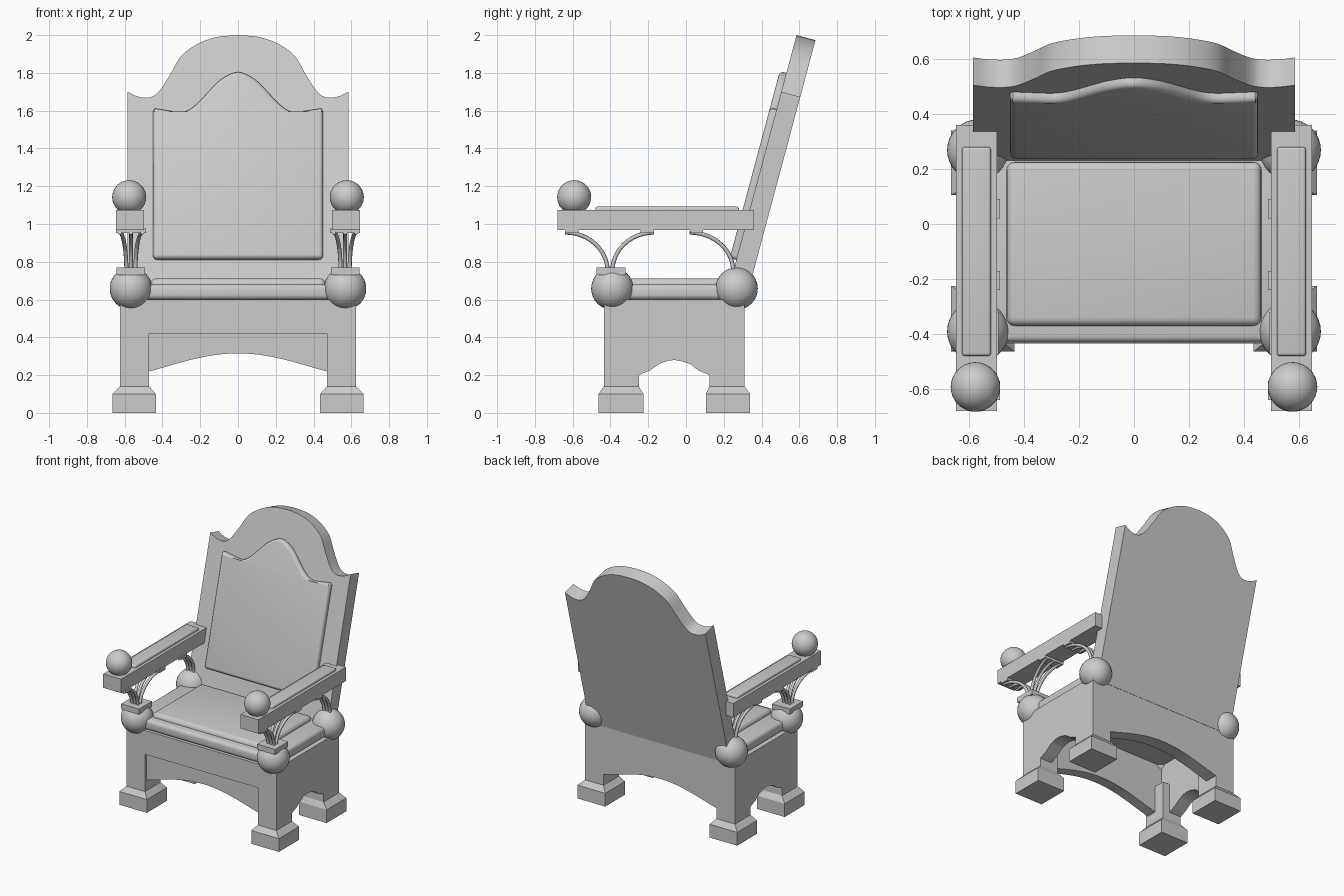
import bpy, bmesh
from math import radians, sin, cos, tan, pi
from mathutils import Vector

if "Cube" in bpy.data.objects:
    bpy.data.objects.remove(bpy.data.objects["Cube"])

TILT = radians(15)


def finish(name, bm, bevel=0.0, segs=4, smooth=35, min_angle=50):
    bmesh.ops.recalc_face_normals(bm, faces=bm.faces)
    if bevel:
        edges = [e for e in bm.edges if e.calc_face_angle(0) > radians(min_angle)]
        bmesh.ops.bevel(bm, geom=edges, offset=bevel, segments=segs, profile=0.5,
                        affect='EDGES', clamp_overlap=False)
    me = bpy.data.meshes.new(name)
    bm.to_mesh(me)
    bm.free()
    ob = bpy.data.objects.new(name, me)
    bpy.context.collection.objects.link(ob)
    me.shade_smooth()
    me.set_sharp_from_angle(angle=radians(smooth))
    return ob


def prism(name, pts, push, **kw):
    """Extrude a planar 3D outline along a vector."""
    bm = bmesh.new()
    f = bm.faces.new([bm.verts.new(p) for p in pts])
    ext = bmesh.ops.extrude_face_region(bm, geom=[f], use_keep_orig=True)
    bmesh.ops.translate(bm, vec=Vector(push),
                        verts=[v for v in ext['geom'] if isinstance(v, bmesh.types.BMVert)])
    return finish(name, bm, **kw)


def box(name, x, y, z, **kw):
    pts = [(x[0], y[0], z[0]), (x[1], y[0], z[0]), (x[1], y[1], z[0]), (x[0], y[1], z[0])]
    return prism(name, pts, (0, 0, z[1] - z[0]), **kw)


def ball(name, c, r):
    bm = bmesh.new()
    bmesh.ops.create_uvsphere(bm, u_segments=32, v_segments=20, radius=r)
    bmesh.ops.translate(bm, verts=bm.verts, vec=Vector(c))
    return finish(name, bm)


def spline(p, n=6):
    """Catmull-Rom through 2D points."""
    q = [p[0]] + p + [p[-1]]
    out = []
    for i in range(1, len(q) - 2):
        a, b, c, d = [Vector(v) for v in q[i - 1:i + 3]]
        for k in range(n):
            t = k / n
            out.append(0.5 * (2 * b + (c - a) * t + (2 * a - 5 * b + 4 * c - d) * t * t
                              + (3 * b - a - 3 * c + d) * t ** 3))
    return out + [Vector(p[-1])]


def both(half):
    """Mirror a left-half outline that ends on x = 0."""
    return half + [Vector((-p[0], p[1])) for p in reversed(half[:-1])]


def on_back(pts):
    """Place front-view points on the leaning front face of the back."""
    return [(p[0], 0.585 - (2.0 - p[1]) * tan(TILT), p[1]) for p in pts]


# backrest and its shaped cushion
normal = Vector((0, cos(TILT), -sin(TILT)))
top = spline([(-0.585, 1.70), (-0.53, 1.675), (-0.47, 1.67), (-0.42, 1.70), (-0.36, 1.79),
              (-0.30, 1.89), (-0.21, 1.955), (-0.11, 1.99), (0, 2.0)])
prism("backrest", on_back(both([Vector((-0.585, 0.61))] + top)), normal * 0.104)
pad = spline([(-0.45, 1.61), (-0.39, 1.60), (-0.29, 1.59), (-0.22, 1.63), (-0.11, 1.745),
              (-0.04, 1.79), (0, 1.80)], 4)
prism("back_cushion", [Vector(p) + normal * 0.02 for p in on_back(both([Vector((-0.45, 0.81))] + pad))],
      normal * -0.056, bevel=0.022)

# seat
box("seat_rail", (-0.605, 0.605), (-0.43, 0.29), (0.6, 0.68), bevel=0.025)
box("seat_cushion", (-0.463, 0.463), (-0.37, 0.225), (0.64, 0.712), bevel=0.03)

# arched front and back aprons
arch = [(-0.47 + 0.94 * i / 20, 0.22 + 0.095 * sin(pi * i / 20) ** 1.1) for i in range(21)]
prism("front_apron", [(x, -0.415, z) for x, z in arch + [(0.47, 0.42), (-0.47, 0.42)]], (0, 0.08, 0))
box("front_board", (-0.525, 0.525), (-0.435, -0.335), (0.42, 0.6))
prism("back_apron", [(x, 0.31, z) for x, z in arch + [(0.47, 0.42), (-0.47, 0.42)]], (0, -0.1, 0))
box("back_board", (-0.525, 0.525), (0.21, 0.31), (0.42, 0.6))


def bracket(name, x, base_y, end_y):
    """Fan of three curved ribs from a post up to the arm."""
    cu = bpy.data.curves.new(name, 'CURVE')
    cu.dimensions = '3D'
    cu.bevel_depth = 0.011
    cu.bevel_resolution = 2
    cu.use_fill_caps = True
    for k in (-1, 0, 1):
        sp = cu.splines.new('POLY')
        sp.points.add(12)
        for i in range(13):
            a = pi / 2 * i / 12
            h = 1 - cos(a)
            sp.points[i].co = (x + k * (0.024 + 0.036 * h), base_y + (end_y - base_y) * h,
                               0.75 + 0.205 * sin(a), 1)
    ob = bpy.data.objects.new(name, cu)
    bpy.context.collection.objects.link(ob)
    s = sorted((end_y, end_y + (0.07 if end_y < base_y else -0.07)))
    box(name + "_plate", (x - 0.08, x + 0.08), s, (0.952, 0.975))


for side, s in (("left", -1), ("right", 1)):
    # side frame with arch between the legs
    gap = [(-0.25, 0.14), (-0.25, 0.2), (-0.19, 0.225), (-0.14, 0.26), (-0.1, 0.275), (-0.06, 0.28),
           (-0.03, 0.275), (0.02, 0.26), (0.065, 0.225), (0.125, 0.2), (0.125, 0.14)]
    outline = [(-0.435, 0.6), (-0.435, 0.14)] + gap + [(0.31, 0.14), (0.31, 0.6)]
    prism(side + "_side_frame", [(s * 0.625, y, z) for y, z in outline], (-s * 0.1, 0, 0))

    for end, ly, fy in (("front", (-0.435, -0.25), (-0.463, -0.225)), ("back", (0.125, 0.31), (0.105, 0.34))):
        # inner leg block and chamfered foot
        box(f"{side}_{end}_leg", sorted((s * 0.47, s * 0.525)), ly, (0.14, 0.42))
        bm = bmesh.new()
        rings = []
        for z, x0, x1, y0, y1 in ((0, 0.435, 0.665, *fy), (0.1, 0.435, 0.665, *fy), (0.14, 0.47, 0.625, *ly)):
            rings.append([bm.verts.new((s * x, y, z)) for x, y in ((x0, y0), (x1, y0), (x1, y1), (x0, y1))])
        bm.faces.new(rings[0])
        bm.faces.new(rings[2])
        for a, b in zip(rings, rings[1:]):
            for i in range(4):
                bm.faces.new((a[i], a[(i + 1) % 4], b[(i + 1) % 4], b[i]))
        finish(f"{side}_{end}_foot", bm, smooth=20)

    # corner balls, post cap and arm supports
    x = s * 0.567
    ball(side + "_front_ball", (x, -0.39, 0.658), 0.112)
    ball(side + "_back_ball", (x, 0.268, 0.658), 0.112)
    box(side + "_post_cap", (x - 0.075, x + 0.075), (-0.475, -0.32), (0.73, 0.77))
    bracket(side + "_forward_bracket", x, -0.415, -0.64)
    bracket(side + "_middle_bracket", x, -0.39, -0.17)
    bracket(side + "_back_bracket", x, 0.25, 0.02)

    # armrest, pad and end ball
    ax = s * 0.572
    box(side + "_armrest", (ax - 0.075, ax + 0.075), (-0.68, 0.36), (0.968, 1.073))
    box(side + "_arm_pad", (ax - 0.053, ax + 0.053), (-0.48, 0.28), (1.05, 1.092), bevel=0.012)
    ball(side + "_arm_ball", (s * 0.576, -0.592, 1.142), 0.09)
